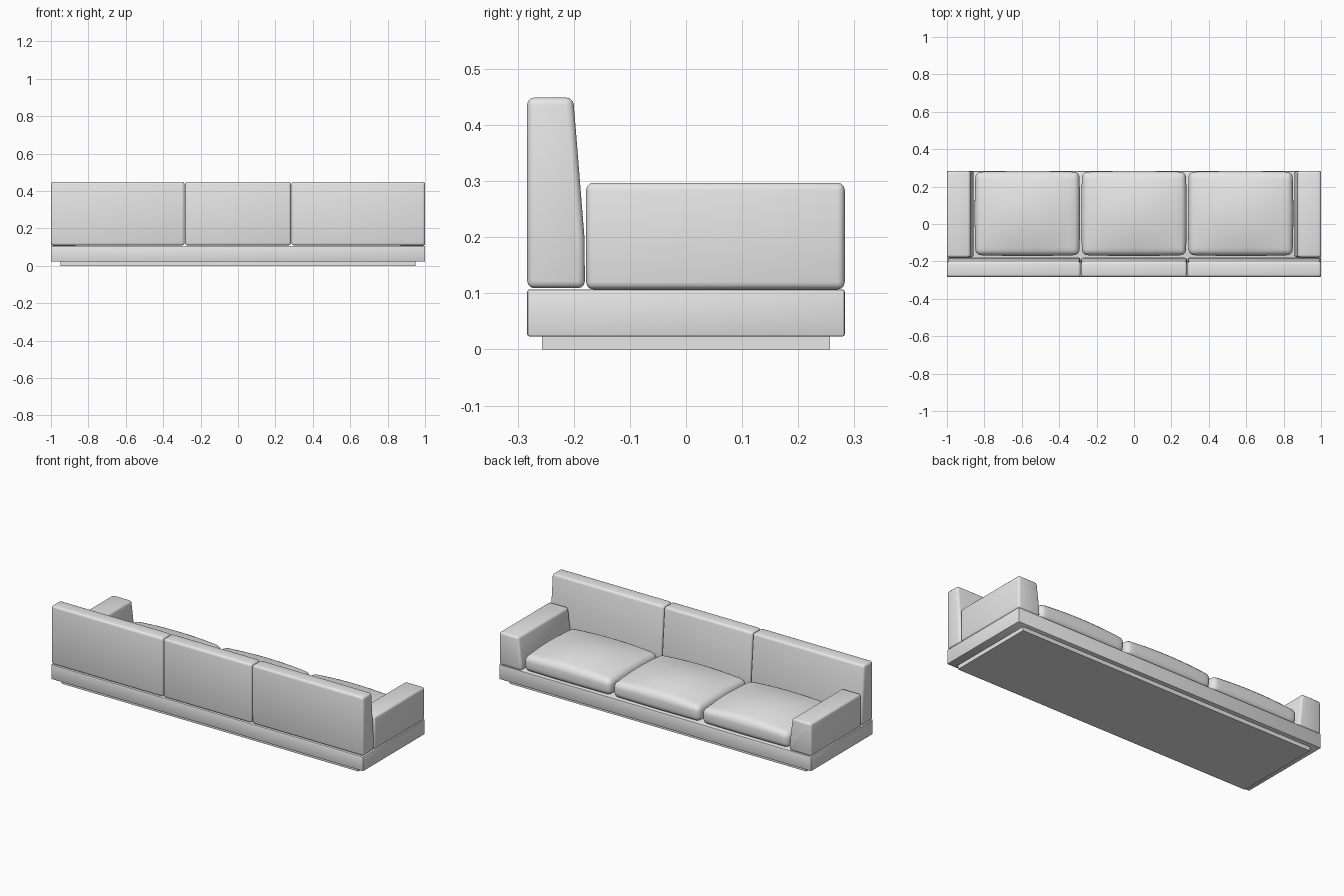
import bpy, bmesh, math
from mathutils import Vector

if "Cube" in bpy.data.objects:
    bpy.data.objects.remove(bpy.data.objects["Cube"], do_unlink=True)

fabric = bpy.data.materials.new("light_grey_fabric")
fabric.use_nodes = True
grey = (0.8, 0.8, 0.8, 1.0)
fabric.diffuse_color = grey
fabric.node_tree.nodes["Principled BSDF"].inputs["Base Color"].default_value = grey


def finish(name, bm):
    """Turn a bmesh into a smooth-shaded fabric object."""
    bmesh.ops.recalc_face_normals(bm, faces=bm.faces[:])
    mesh = bpy.data.meshes.new(name)
    bm.to_mesh(mesh)
    bm.free()
    mesh.materials.append(fabric)
    obj = bpy.data.objects.new(name, mesh)
    bpy.context.collection.objects.link(obj)
    bpy.ops.object.select_all(action="DESELECT")
    obj.select_set(True)
    bpy.context.view_layer.objects.active = obj
    bpy.ops.object.shade_smooth_by_angle(angle=math.radians(40))
    return obj


def round_edges(bm, radius, segments=3):
    edges = [e for e in bm.edges if e.calc_face_angle(0) > 0.6]
    bmesh.ops.bevel(bm, geom=edges, offset=radius, segments=segments,
                    profile=0.5, affect="EDGES")


def box(low, high):
    low, high = Vector(low), Vector(high)
    bm = bmesh.new()
    bmesh.ops.create_cube(bm, size=1)
    for v in bm.verts:
        v.co = (low + high) / 2 + v.co * (high - low)
    return bm


def padded_block(name, profile, to_3d, start, end):
    """Extrude a side profile from start to end and round its edges."""
    bm = bmesh.new()
    face = bm.faces.new([bm.verts.new(to_3d(a, z, start)) for a, z in profile])
    extruded = bmesh.ops.extrude_face_region(bm, geom=[face])["geom"]
    shift = Vector(to_3d(0, 0, end)) - Vector(to_3d(0, 0, start))
    bmesh.ops.translate(bm, vec=shift,
                        verts=[g for g in extruded if isinstance(g, bmesh.types.BMVert)])
    bmesh.ops.recalc_face_normals(bm, faces=bm.faces[:])
    round_edges(bm, 0.013)
    return finish(name, bm)


def seat_cushion(name, centre_x):
    """Rounded box with a domed top and slightly swollen sides."""
    half_x, half_y, mid_y, bottom, top = 0.277, 0.222, 0.056, 0.108, 0.192
    bm = box((-half_x, -half_y, bottom), (half_x, half_y, top))
    round_edges(bm, 0.028, 4)
    # Cut a grid so the faces can swell
    for axis, half in ((Vector((1, 0, 0)), half_x), (Vector((0, 1, 0)), half_y)):
        for i in range(-4, 5):
            bmesh.ops.bisect_plane(bm, geom=bm.verts[:] + bm.edges[:] + bm.faces[:],
                                   plane_co=axis * half * i / 5, plane_no=axis)
    for v in bm.verts:
        u, w = v.co.x / half_x, v.co.y / half_y
        lift = (v.co.z - bottom) / (top - bottom)
        v.co.z += 0.048 * lift * (1 - 0.8 * u * u) * (1 - 0.8 * w * w)
        v.co.x += 0.005 * u * (1 - w * w) + centre_x
        v.co.y += 0.005 * w * (1 - u * u) + mid_y
    return finish(name, bm)


# Recessed plinth and base platform
finish("plinth", box((-0.95, -0.257, 0), (0.95, 0.257, 0.03)))
platform = box((-1, -0.283, 0.023), (1, 0.283, 0.107))
round_edges(platform, 0.004, 2)
finish("base_platform", platform)

# Three back cushions with a sloping inner face
back_profile = [(-0.283, 0.109), (-0.18, 0.109), (-0.181, 0.2),
                (-0.201, 0.449), (-0.283, 0.449)]
for label, x0, x1 in (("right", -1, -0.286), ("middle", -0.283, 0.283), ("left", 0.286, 1)):
    padded_block(label + "_back_cushion", back_profile,
                 lambda a, z, t: (t, a, z), x0, x1)

# Armrests, mirrored across the middle
arm_profile = [(1, 0.107), (0.857, 0.107), (0.858, 0.15), (0.876, 0.297), (1, 0.297)]
for label, side in (("right", -1), ("left", 1)):
    padded_block(label + "_armrest", arm_profile,
                 lambda a, z, t: (side * a, t, z), -0.178, 0.283)

# Seat cushions
for label, x in (("right", -0.57), ("middle", 0), ("left", 0.57)):
    seat_cushion(label + "_seat_cushion", x)
